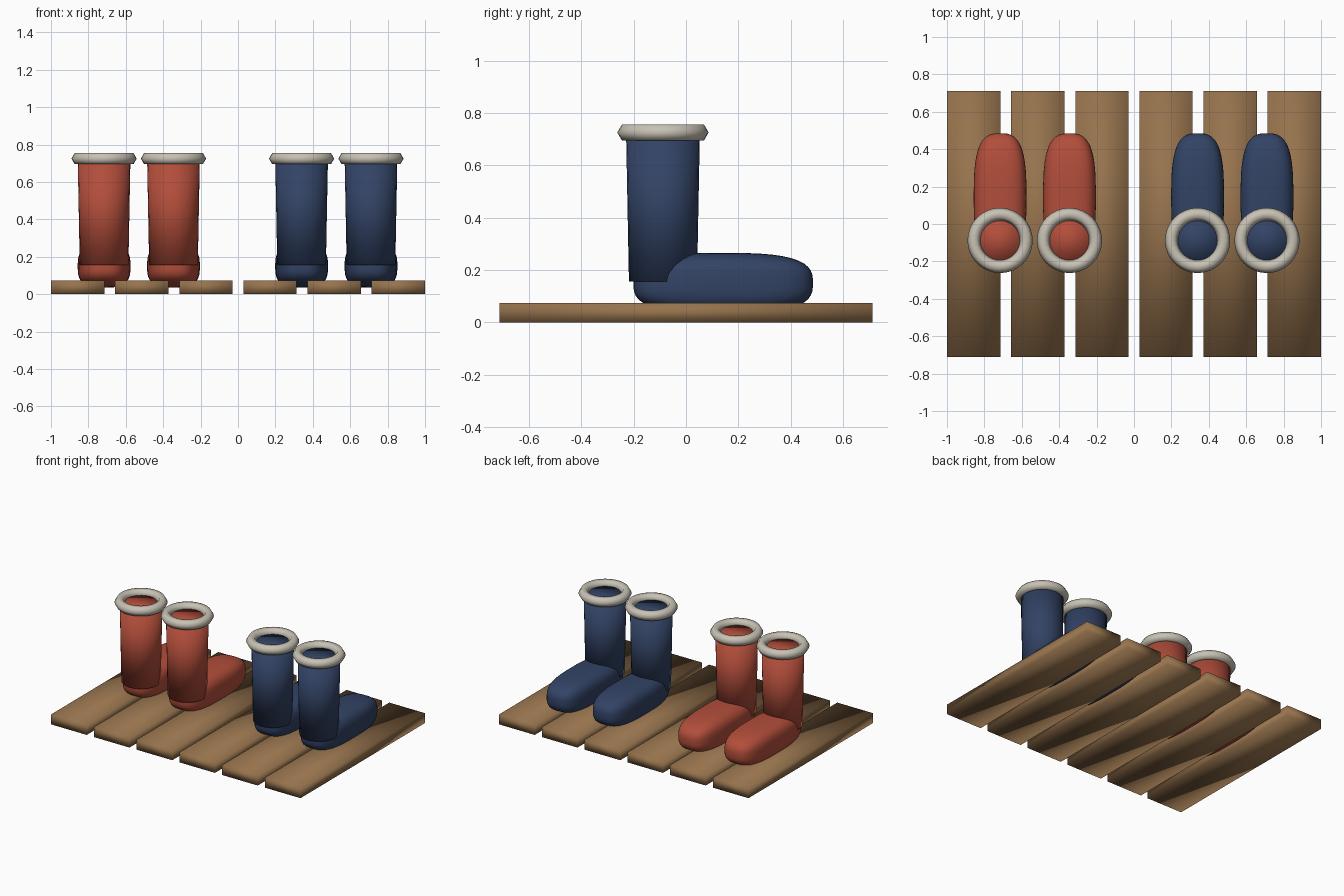
import bpy, bmesh, math
from mathutils import Matrix

if "Cube" in bpy.data.objects:
    bpy.data.objects.remove(bpy.data.objects["Cube"])


def material(name, rgb):
    m = bpy.data.materials.new(name)
    m.diffuse_color = (*rgb, 1)
    m.use_nodes = True
    m.node_tree.nodes["Principled BSDF"].inputs["Base Color"].default_value = m.diffuse_color
    return m


WOOD = material("wood brown", (0.305, 0.171, 0.074))
RED = material("boot red", (0.445, 0.075, 0.043))
BLUE = material("boot blue", (0.032, 0.056, 0.130))
CREAM = material("trim cream", (0.578, 0.539, 0.456))


def finish(name, bm, mat, loc):
    bmesh.ops.recalc_face_normals(bm, faces=bm.faces)
    me = bpy.data.meshes.new(name)
    bm.to_mesh(me)
    bm.free()
    me.materials.append(mat)
    me.shade_smooth()
    ob = bpy.data.objects.new(name, me)
    ob.location = loc
    bpy.context.collection.objects.link(ob)


def plank(x):
    bm = bmesh.new()
    bmesh.ops.create_cube(bm, size=1, matrix=Matrix.Diagonal((0.285, 1.424, 0.073, 1)))
    finish("plank", bm, WOOD, (x, 0, 0.0365))


def foot(x, mat):
    # cube grid pushed onto a rounded-box (superellipsoid) shape
    bm = bmesh.new()
    bmesh.ops.create_cube(bm, size=2)
    bmesh.ops.subdivide_edges(bm, edges=bm.edges[:], cuts=13, use_grid_fill=True)
    for v in bm.verts:
        n = sum(abs(c) ** 3 for c in v.co) ** (1 / 3)
        v.co = (v.co.x / n * 0.141, v.co.y / n * 0.343, v.co.z / n * 0.115)
    finish("boot_foot", bm, mat, (x, 0.142, 0.15))


def shaft(x, mat):
    # slightly flared closed tube
    bm = bmesh.new()
    bmesh.ops.create_cone(bm, cap_ends=True, segments=24, radius1=0.13,
                          radius2=0.141, depth=0.57)
    finish("boot_shaft", bm, mat, (x, -0.088, 0.155 + 0.285))


def cuff(x):
    # hexagonal-section ring around the boot top
    bm = bmesh.new()
    n, k, major, minor = 32, 6, 0.14, 0.0345
    rings = []
    for i in range(n):
        a = math.tau * i / n
        ring = []
        for j in range(k):
            b = math.tau * j / k
            r = major + minor * math.cos(b)
            ring.append(bm.verts.new((r * math.cos(a), r * math.sin(a), minor * math.sin(b))))
        rings.append(ring)
    for i in range(n):
        p, q = rings[i], rings[(i + 1) % n]
        for j in range(k):
            bm.faces.new((p[j], q[j], q[(j + 1) % k], p[(j + 1) % k]))
    finish("boot_cuff", bm, CREAM, (x, -0.088, 0.725))


# deck of six planks
for i in range(6):
    plank(-0.8575 + 0.343 * i)

# two pairs of boots
for x, mat in ((-0.716, RED), (-0.345, RED), (0.34, BLUE), (0.711, BLUE)):
    foot(x, mat)
    shaft(x, mat)
    cuff(x)
